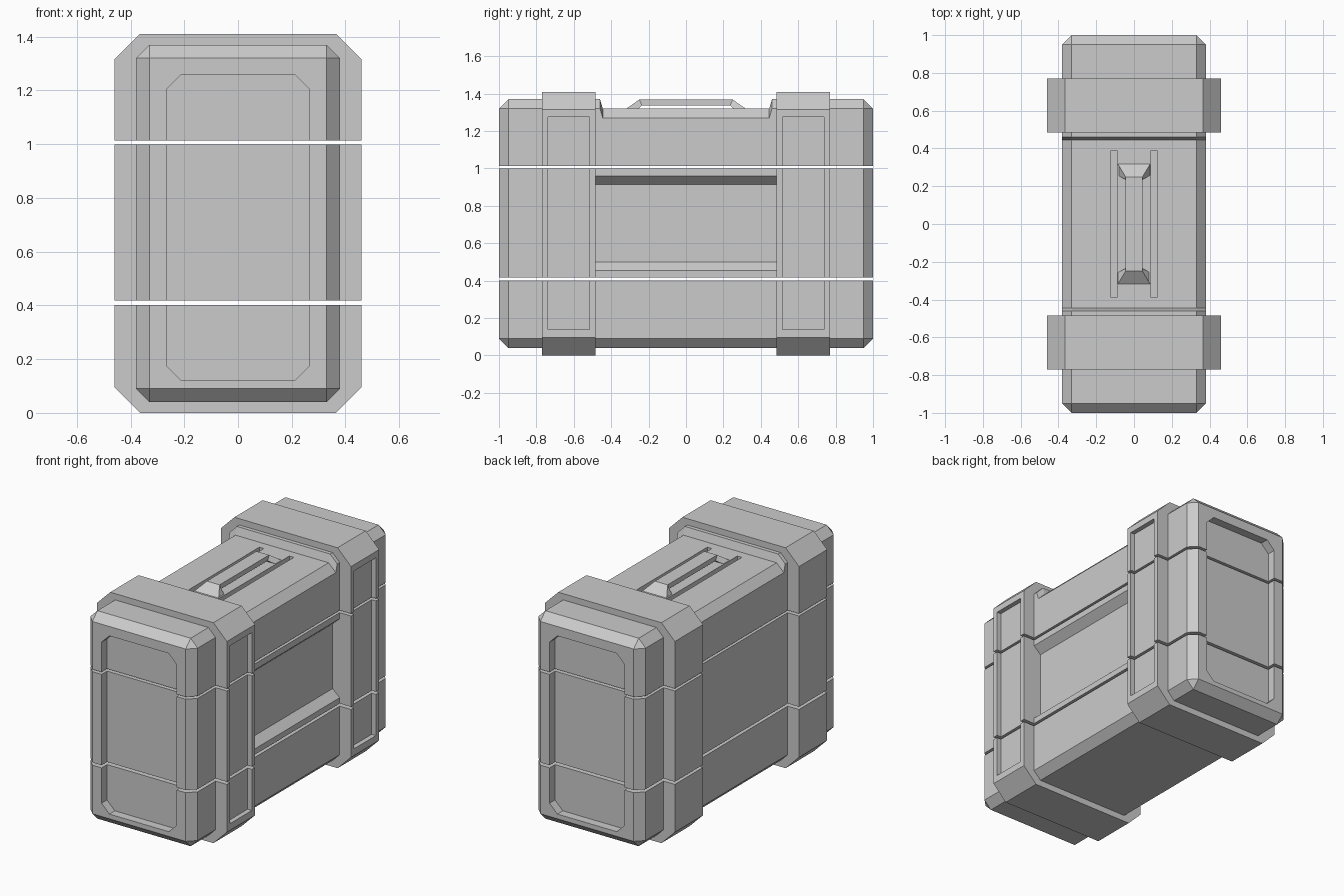
import bpy, bmesh

if "Cube" in bpy.data.objects:
    bpy.data.objects.remove(bpy.data.objects["Cube"])


def loft(name, rings):
    """Skin matching rings of points and cap both ends."""
    bm = bmesh.new()
    rs = [[bm.verts.new(p) for p in r] for r in rings]
    n = len(rs[0])
    for a, b in zip(rs, rs[1:]):
        for i in range(n):
            j = (i + 1) % n
            bm.faces.new((a[i], a[j], b[j], b[i]))
    bm.faces.new(rs[0])
    bm.faces.new(rs[-1])
    bmesh.ops.remove_doubles(bm, verts=bm.verts, dist=1e-4)
    bmesh.ops.recalc_face_normals(bm, faces=bm.faces)
    me = bpy.data.meshes.new(name)
    bm.to_mesh(me)
    bm.free()
    ob = bpy.data.objects.new(name, me)
    bpy.context.collection.objects.link(ob)
    return ob


def octagon(y, w, z0, z1, c):
    """Chamfered rectangle in the xz plane."""
    return [(x, y, z) for x, z in (
        (w - c, z0), (w, z0 + c), (w, z1 - c), (w - c, z1),
        (c - w, z1), (-w, z1 - c), (-w, z0 + c), (c - w, z0))]


def box(name, x0, x1, y0, y1, z0, z1):
    return loft(name, [[(x0, y0, z), (x1, y0, z), (x1, y1, z), (x0, y1, z)]
                       for z in (z0, z1)])


def cut(ob, cutter):
    """Subtract the cutter and discard it."""
    m = ob.modifiers.new("cut", 'BOOLEAN')
    m.operation, m.solver, m.object = 'DIFFERENCE', 'EXACT', cutter
    bpy.context.view_layer.objects.active = ob
    bpy.ops.object.modifier_apply(modifier=m.name)
    bpy.data.objects.remove(cutter)


def split(ob):
    """Seams separating base, middle and lid."""
    for z0, z1 in ((0.401, 0.418), (0.999, 1.014)):
        cut(ob, box("seam_cutter", -0.7, 0.7, -1.3, 1.3, z0, z1))


# Case body: chamfered box whose top dips between the bands
half = [(1.0, 0.33, 0.09, 1.32, 0), (0.95, 0.38, 0.04, 1.37, 0.05),
        (0.46, 0.38, 0.04, 1.37, 0.05), (0.445, 0.38, 0.04, 1.32, 0.05)]
rings = [octagon(-y, *r) for y, *r in half]
rings += [octagon(y, *r) for y, *r in reversed(half)]
body = loft("case_body", rings)

# Recessed end panels, front and back
for s in (-1, 1):
    cut(body, loft("end_panel_cutter",
                   [octagon(s * y, 0.265, 0.12, 1.26, 0.055) for y in (0.945, 1.1)]))

# Sloped recess on the right side
slope = [(0.33, 0.50), (0.33, 0.915), (0.40, 0.978), (0.40, 0.437)]
cut(body, loft("side_recess_cutter",
               [[(x, y, z) for x, z in slope] for y in (-0.5, 0.5)]))

# Slots beside the handle
for s in (-1, 1):
    x0, x1 = sorted((s * 0.09, s * 0.122))
    cut(body, box("slot_cutter", x0, x1, -0.39, 0.39, 1.285, 1.5))
split(body)

# Reinforcing bands, with a recessed panel on the right side only
for s, label in ((-1, "front"), (1, "back")):
    band = loft(label + "_band",
                [octagon(s * y, 0.46, 0.0, 1.41, 0.095) for y in (0.485, 0.77)])
    y0, y1 = sorted((s * 0.517, s * 0.737))
    cut(band, box("band_panel_cutter", 0.43, 0.6, y0, y1, 0.138, 1.275))
    split(band)

# Carry handle: flat bar with flared sloping feet
stations = [(-0.325, 1.315, -0.26, 1.315, 0.09), (-0.25, 1.368, -0.235, 1.337, 0.045),
            (0.25, 1.368, 0.235, 1.337, 0.045), (0.325, 1.315, 0.26, 1.315, 0.09)]
loft("carry_handle", [[(-w, yo, zo), (w, yo, zo), (w, yi, zi), (-w, yi, zi)]
                      for yo, zo, yi, zi, w in stations])
